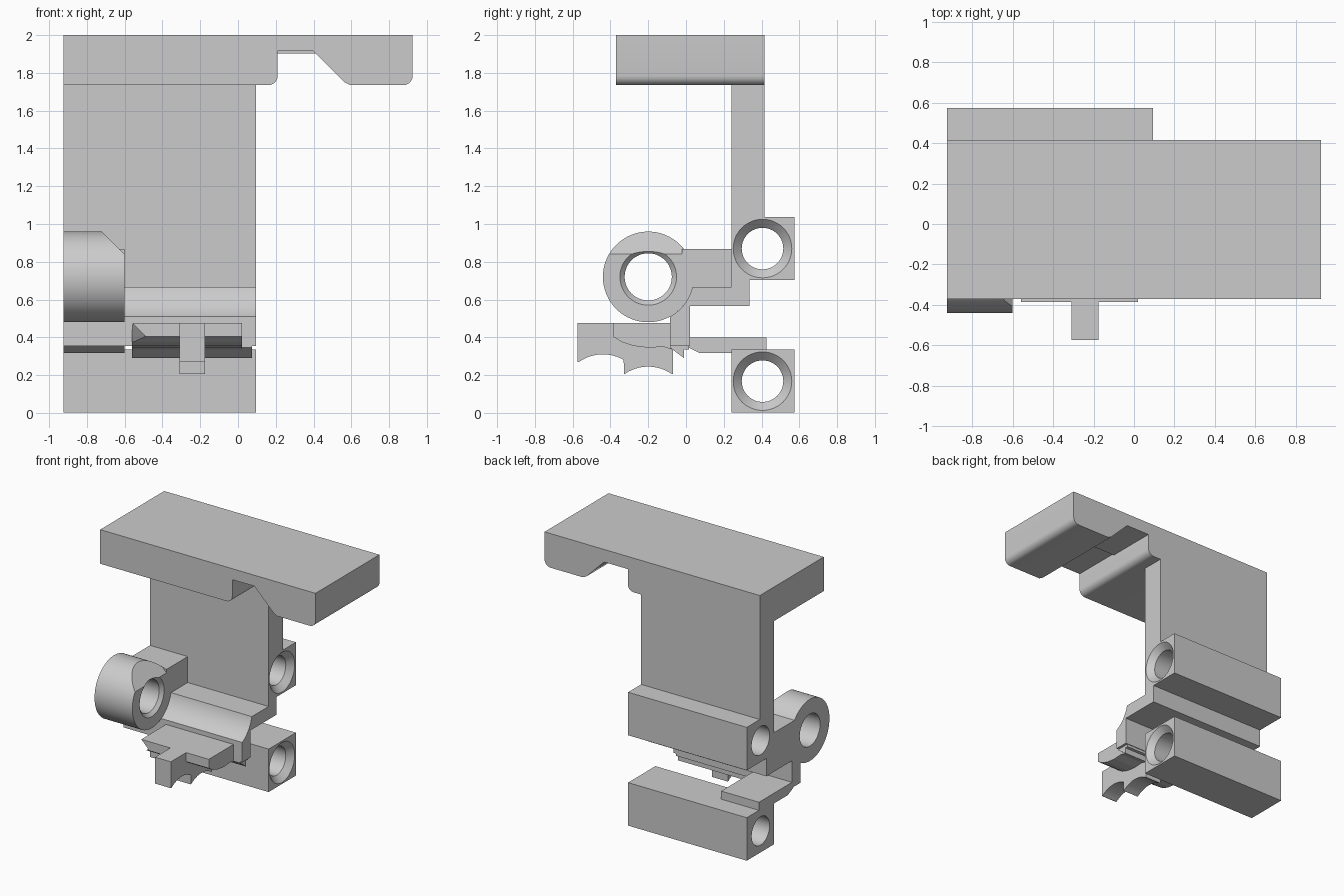
import bpy, bmesh
from math import sin, cos, radians, pi

if "Cube" in bpy.data.objects:
    bpy.data.objects.remove(bpy.data.objects["Cube"])

grey = bpy.data.materials.new("plain grey")
grey.use_nodes = True
grey.diffuse_color = (0.6, 0.6, 0.6, 1)
grey.node_tree.nodes["Principled BSDF"].inputs["Base Color"].default_value = (0.6, 0.6, 0.6, 1)

LEFT, RIGHT = -0.925, 0.095     # carriage ends along x
ARM = -0.6                      # inner end of the sleeve side


def arc(cx, cy, r, a0, a1, n=12):
    steps = [radians(a0 + (a1 - a0) * i / n) for i in range(n + 1)]
    return [(cx + r * cos(a), cy + r * sin(a)) for a in steps]


def finish(name, bm):
    bmesh.ops.recalc_face_normals(bm, faces=bm.faces)
    mesh = bpy.data.meshes.new(name)
    bm.to_mesh(mesh)
    bm.free()
    mesh.materials.append(grey)
    ob = bpy.data.objects.new(name, mesh)
    bpy.context.collection.objects.link(ob)
    return ob


def prism(name, pts, lo, hi, axis="x"):
    """Extrude a (y, z) profile along x, or an (x, z) profile along y."""
    bm = bmesh.new()
    place = (lambda p, t: (t, *p)) if axis == "x" else (lambda p, t: (p[0], t, p[1]))
    a = [bm.verts.new(place(p, lo)) for p in pts]
    b = [bm.verts.new(place(p, hi)) for p in pts]
    bm.faces.new(a)
    bm.faces.new(b)
    for i in range(len(pts)):
        j = (i + 1) % len(pts)
        bm.faces.new((a[i], a[j], b[j], b[i]))
    return finish(name, bm)


def rect(y0, y1, z0, z1):
    return [(y0, z0), (y1, z0), (y1, z1), (y0, z1)]


def cut(ob, cutter):
    mod = ob.modifiers.new("cut", "BOOLEAN")
    mod.operation, mod.solver, mod.object = "DIFFERENCE", "EXACT", cutter
    bpy.context.view_layer.objects.active = ob
    bpy.ops.object.modifier_apply(modifier=mod.name)
    bpy.data.objects.remove(cutter)


def bore(ob, y, z, r, wide, end):
    """Through hole along x with a countersink at the +x end."""
    bm = bmesh.new()
    n, depth = 48, wide - r
    rings = []
    for x, rad in ((LEFT - 0.1, r), (end - depth, r), (end, wide), (end + 0.05, wide)):
        rings.append([bm.verts.new((x, y + rad * cos(2 * pi * i / n), z + rad * sin(2 * pi * i / n)))
                      for i in range(n)])
    bm.faces.new(rings[0])
    bm.faces.new(rings[-1])
    for a, b in zip(rings, rings[1:]):
        for i in range(n):
            j = (i + 1) % n
            bm.faces.new((a[i], a[j], b[j], b[i]))
    cutter = finish("bore_cutter", bm)
    cutter.hide_render = True
    cut(ob, cutter)


def smooth(*obs):
    for ob in obs:
        bpy.ops.object.select_all(action="DESELECT")
        ob.select_set(True)
        bpy.context.view_layer.objects.active = ob
        bpy.ops.object.shade_smooth_by_angle(angle=radians(25))


# top plate with a belt-shaped notch, slightly shallower in the rear half
def plate_profile(roof):
    return ([(LEFT, 2), (LEFT, 1.735)] + arc(0.16, 1.785, 0.05, -90, 0, 6)
            + [(0.21, roof), (2.315 - roof, roof), (0.565, 1.75), (0.595, 1.735)]
            + arc(0.875, 1.785, 0.05, -90, 0, 6) + [(0.925, 2)])


top_front = prism("top_plate_front", plate_profile(1.915), -0.37, 0.02, "y")
top_rear = prism("top_plate_rear", plate_profile(1.902), 0.02, 0.415, "y")

# upright back wall
prism("back_wall", rect(0.24, 0.415, 0.8, 1.735), LEFT, RIGHT)
wall = bpy.data.objects["back_wall"]
bore(wall, 0.405, 0.87, 0.11, 0.155, RIGHT)

# two square rod holders
holders = []
for name, z in (("upper_rod_holder", 0.87), ("lower_rod_holder", 0.168)):
    ob = prism(name, rect(0.24, 0.575, z - 0.167, z + 0.167), LEFT, RIGHT)
    bore(ob, 0.405, z, 0.11, 0.155, RIGHT)
    holders.append(ob)

# round sleeve with a sloped cut on its inner upper edge
sleeve = prism("round_sleeve", arc(-0.2, 0.72, 0.24, 0, 360, 64)[:-1], LEFT, ARM)
bore(sleeve, -0.2, 0.72, 0.125, 0.15, ARM)
wedge = prism("wedge_cutter", [(-0.74, 0.98), (-0.58, 0.82), (-0.58, 0.98)], -0.5, 0.1, "y")
wedge.hide_render = True
cut(sleeve, wedge)

# arm from sleeve to wall
prism("sleeve_arm", rect(-0.02, 0.25, 0.6, 0.868), LEFT, ARM)

# ledge with a hollow that follows the sleeve, and its hanging stem
hollow = arc(-0.2, 0.72, 0.24, -61, -13, 14)
ledge = prism("hollow_ledge", [(-0.085, 0.355)] + hollow
              + [(0.24, 0.666), (0.24, 0.72), (0.335, 0.72), (0.335, 0.565), (0.02, 0.565), (0.02, 0.355)],
              LEFT, RIGHT)

# bent bracket joining the sleeve side to the lower holder
prism("lower_bracket", [(-0.085, 0.53), (-0.085, 0.395), (0.07, 0.318), (0.425, 0.318),
                        (0.425, 0.398), (0.02, 0.398), (0.02, 0.53)], LEFT, ARM)

# clamp plate with waved underside and a slanted front corner
clamp = prism("clamp_plate", [(-0.387, 0.475), (-0.387, 0.405), (-0.34, 0.375), (-0.28, 0.355),
                              (-0.2, 0.345), (-0.12, 0.35), (-0.07, 0.335), (-0.07, 0.475)], -0.56, 0.02)
for v in clamp.data.vertices:
    if v.co.x < -0.5 and v.co.y < -0.35 and v.co.z < 0.45:
        v.co.x = -0.49
prism("clamp_lip", [(-0.085, 0.345), (-0.01, 0.29), (-0.01, 0.335), (0.015, 0.335),
                    (0.015, 0.4), (-0.085, 0.4)], -0.56, 0.075)

# central rib with two scooped undersides
rib = prism("clamp_rib", [(-0.575, 0.475), (-0.575, 0.27)] + arc(-0.44, 0.09, 0.22, 125, 60, 12)
            + [(-0.328, 0.205)] + arc(-0.2, 0.025, 0.22, 125, 55, 12) + [(-0.07, 0.205), (-0.07, 0.475)],
            -0.31, -0.175)

smooth(top_front, top_rear, wall, sleeve, ledge, rib, *holders)
